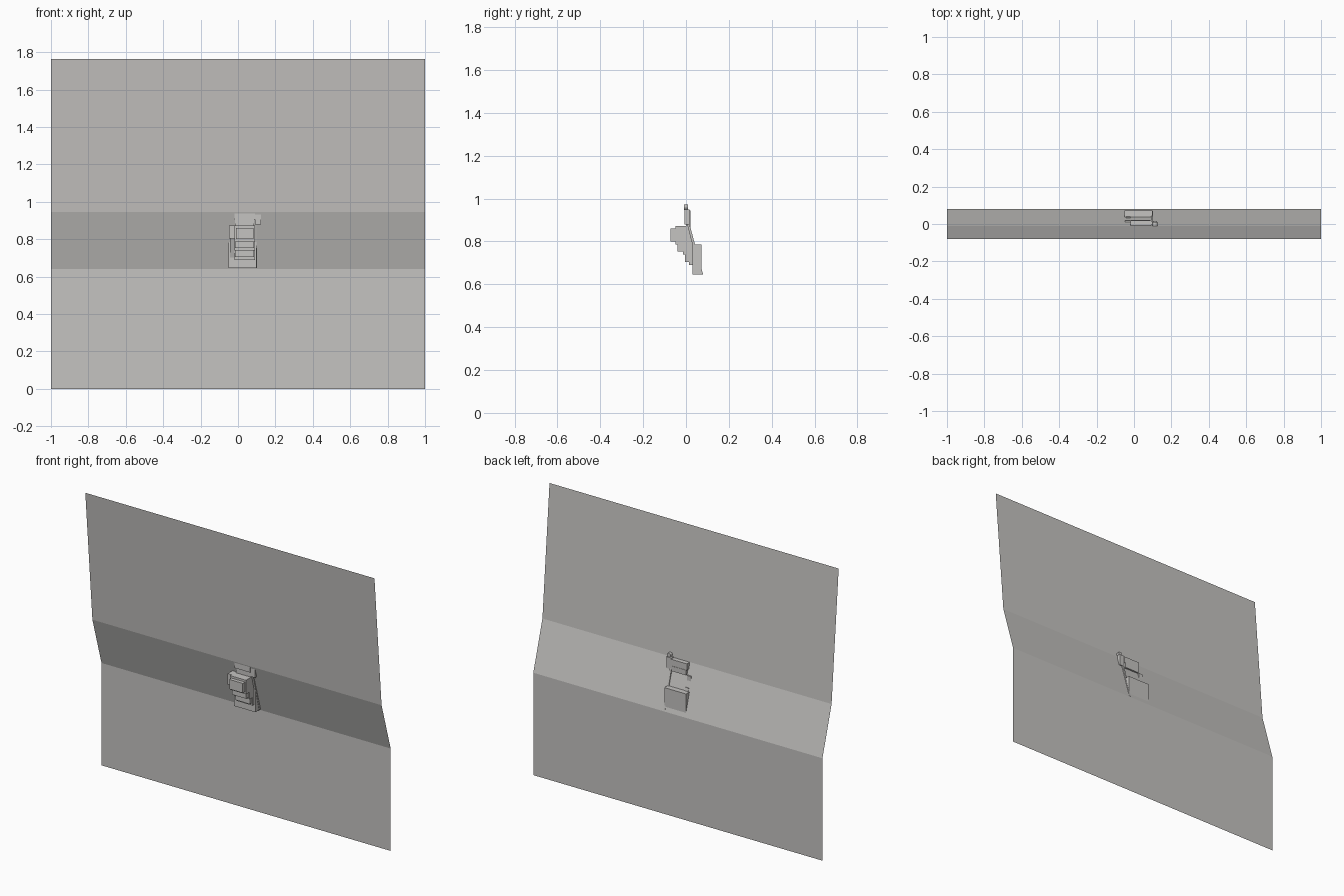
import bpy
import bmesh
import math

if "Cube" in bpy.data.objects:
    bpy.data.objects.remove(bpy.data.objects["Cube"])

grey = bpy.data.materials.new("stone grey")
grey.diffuse_color = (0.56, 0.55, 0.535, 1)
grey.use_nodes = True
grey.node_tree.nodes["Principled BSDF"].inputs["Base Color"].default_value = grey.diffuse_color


def finish(name, bm):
    mesh = bpy.data.meshes.new(name)
    bm.to_mesh(mesh)
    bm.free()
    mesh.materials.append(grey)
    obj = bpy.data.objects.new(name, mesh)
    bpy.context.collection.objects.link(obj)
    return obj


def extrude_x(name, profile, x0, x1, closed=True):
    """Sweep a (y, z) profile along x, capped when closed."""
    bm = bmesh.new()
    a = [bm.verts.new((x0, y, z)) for y, z in profile]
    b = [bm.verts.new((x1, y, z)) for y, z in profile]
    n = len(profile)
    for i in range(n if closed else n - 1):
        j = (i + 1) % n
        bm.faces.new((a[i], b[i], b[j], a[j]))
    if closed:
        bm.faces.new(a)
        bm.faces.new(b)
        bmesh.ops.recalc_face_normals(bm, faces=bm.faces)
    return finish(name, bm)


def box(name, x0, x1, y0, y1, z0, z1):
    return extrude_x(name, [(y0, z0), (y1, z0), (y1, z1), (y0, z1)], x0, x1)


# Folded wall sheet: upright base, sloped band, steep upper panel
extrude_x("folded_wall", [(0.08, 0), (0.08, 0.64), (-0.01, 0.945), (-0.08, 1.765)],
          -1, 1, closed=False)

# Main stepped block, hanging on the sloped band
extrude_x("stepped_block", [
    (-0.05, 0.873), (-0.05, 0.785), (-0.015, 0.785), (-0.015, 0.74),
    (0.015, 0.74), (0.015, 0.69), (0.03, 0.69), (0.03, 0.65),
    (0.07, 0.65), (0.01, 0.873)], -0.02, 0.09)
box("front_panel", -0.01, 0.083, -0.072, -0.05, 0.80, 0.86)

# Small stepped ledges under the block
for i, (y0, y1, z0, z1) in enumerate([(-0.04, -0.015, 0.752, 0.785),
                                      (-0.005, 0.015, 0.705, 0.74),
                                      (0.03, 0.055, 0.65, 0.665)]):
    box(f"ledge_{i + 1}", -0.015, 0.085, y0, y1, z0, z1)

# Side cabinet and its lower duct
box("side_cabinet", -0.047, -0.02, -0.035, 0.02, 0.805, 0.873)
extrude_x("side_duct", [(0.0, 0.805), (0.035, 0.805), (0.07, 0.65), (0.045, 0.65)],
          -0.042, -0.02)

# Upper box, linking strip and rear box
box("upper_box", -0.02, 0.09, -0.008, 0.02, 0.905, 0.945)
box("upper_neck", -0.015, 0.085, 0.0, 0.022, 0.873, 0.905)
box("rear_box", -0.05, 0.10, 0.03, 0.072, 0.645, 0.785)

# Bracket and sloped rail along the right side
box("rail_bracket", 0.09, 0.123, -0.006, 0.016, 0.88, 0.95)
extrude_x("sloped_rail", [(-0.005, 0.92), (0.006, 0.92), (0.08, 0.645), (0.066, 0.645)],
          0.09, 0.102)

# Round knob at the head of the rail
bm = bmesh.new()
bmesh.ops.create_cone(bm, cap_ends=True, segments=12, radius1=0.013, radius2=0.013, depth=0.02)
for v in bm.verts:
    x, y, z = v.co
    v.co = (0.113 + x, 0.0 + z, 0.96 + y)
bmesh.ops.recalc_face_normals(bm, faces=bm.faces)
finish("rail_knob", bm)
